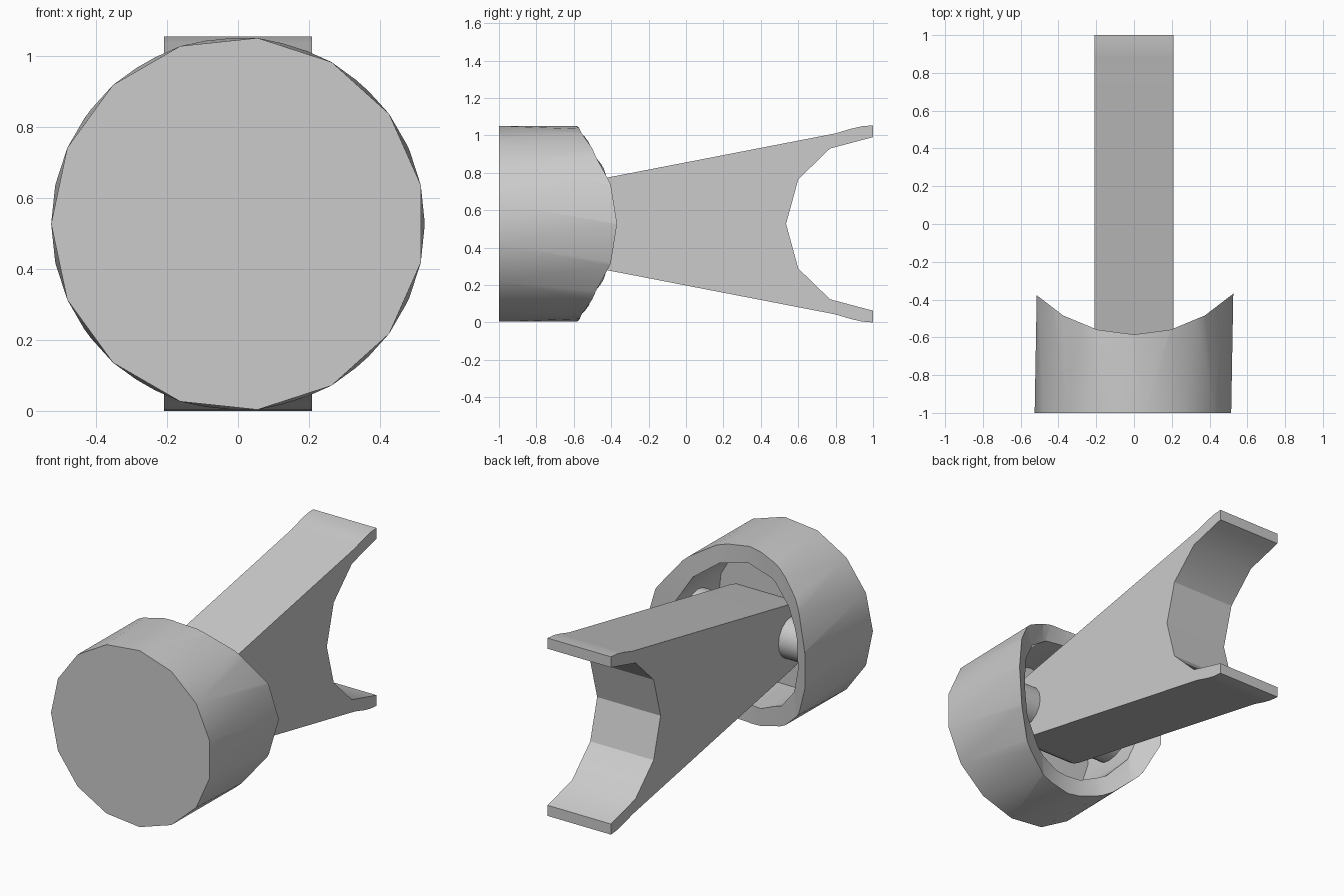
import bpy, bmesh, math
from mathutils import Matrix

if "Cube" in bpy.data.objects:
    bpy.data.objects.remove(bpy.data.objects["Cube"], do_unlink=True)

MID = 0.527       # height of the shared axis
PIN_Y = -0.69     # wrist pin position
SIDES = 15

metal = bpy.data.materials.new("plain_grey_metal")
metal.use_nodes = True
grey = (0.6, 0.6, 0.6, 1)
metal.diffuse_color = grey
metal.node_tree.nodes["Principled BSDF"].inputs["Base Color"].default_value = grey


def make(name, bm):
    bmesh.ops.recalc_face_normals(bm, faces=bm.faces)
    mesh = bpy.data.meshes.new(name)
    bm.to_mesh(mesh)
    bm.free()
    mesh.materials.append(metal)
    obj = bpy.data.objects.new(name, mesh)
    bpy.context.collection.objects.link(obj)
    return obj


def activate(obj):
    bpy.ops.object.select_all(action='DESELECT')
    obj.select_set(True)
    bpy.context.view_layer.objects.active = obj


def smooth(obj):
    activate(obj)
    bpy.ops.object.shade_smooth_by_angle(angle=math.radians(30))


def cylinder(name, radius, depth, sides, matrix):
    bm = bmesh.new()
    bmesh.ops.create_cone(bm, cap_ends=True, segments=sides, radius1=radius,
                          radius2=radius, depth=depth, matrix=matrix)
    return make(name, bm)


def cut(obj, cutter):
    cutter.hide_render = True
    mod = obj.modifiers.new("cut", 'BOOLEAN')
    mod.operation = 'DIFFERENCE'
    mod.solver = 'EXACT'
    mod.object = cutter
    activate(obj)
    bpy.ops.object.modifier_apply(modifier=mod.name)
    bpy.data.objects.remove(cutter, do_unlink=True)


# Piston body: two rings offset by half a step, joined by triangles
def ring(bm, y, offset, radius=0.526):
    angles = [math.tau * (i + offset) / SIDES for i in range(SIDES)]
    return [bm.verts.new((radius * math.cos(a), y, MID + radius * math.sin(a)))
            for a in angles]


bm = bmesh.new()
front, back = ring(bm, -1, 0.5), ring(bm, -0.35, 0)
for i in range(SIDES):
    j = (i + 1) % SIDES
    bm.faces.new((back[i], back[j], front[i]))
    bm.faces.new((front[i], back[j], front[j]))
bm.faces.new(front)
bm.faces.new(back)
piston = make("piston", bm)

# Hollow inside and curved skirt edge
cut(piston, cylinder("bore_cutter", 0.422, 1.0, SIDES,
                     Matrix.Translation((0, -0.4, MID)) @ Matrix.Rotation(math.pi / 2, 4, 'X')))
cut(piston, cylinder("skirt_cutter", 0.75, 3, 24, Matrix.Translation((0, 0.165, MID))))
smooth(piston)

# Wrist pin across the piston
pin = cylinder("wrist_pin", 0.122, 0.94, 16,
               Matrix.Translation((0, PIN_Y, MID)) @ Matrix.Rotation(math.pi / 2, 4, 'Y'))
smooth(pin)

# Connecting rod: mirrored side profile, round small end and forked big end
half = [(0.6, 0.238), (0.77, 0.403), (1, 0.464), (1, 0.527),
        (0.94, 0.522), (0.88, 0.508), (0.8, 0.484)]
for i in range(6):
    a = math.radians(100 + 16 * i - 0.5 * i)
    half.append((PIN_Y + 0.192 * math.cos(a), 0.192 * math.sin(a)))
profile = ([(0.535, 0)] + half + [(PIN_Y - 0.192, 0)]
           + [(y, -z) for y, z in reversed(half) if z > 0])

bm = bmesh.new()
face = bm.faces.new([bm.verts.new((-0.208, y, MID + z)) for y, z in profile])
extruded = bmesh.ops.extrude_face_region(bm, geom=[face])["geom"]
bmesh.ops.translate(bm, vec=(0.416, 0, 0),
                    verts=[g for g in extruded if isinstance(g, bmesh.types.BMVert)])
rod = make("connecting_rod", bm)
smooth(rod)
